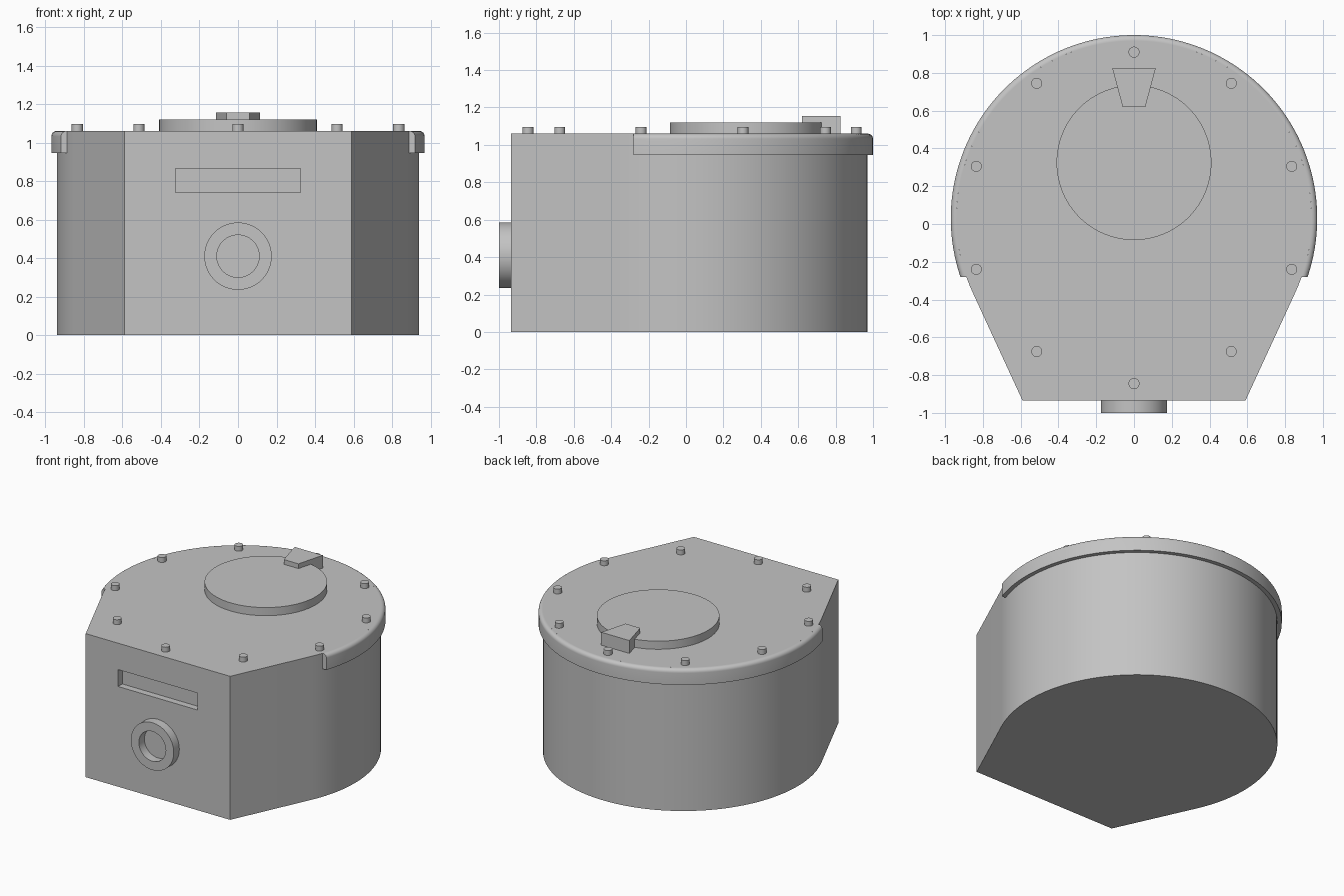
import bpy, bmesh, math
from mathutils import Matrix

cube = bpy.data.objects.get("Cube")
if cube:
    bpy.data.objects.remove(cube, do_unlink=True)

grey = bpy.data.materials.new("plain grey")
grey.use_nodes = True
colour = (0.55, 0.55, 0.55, 1)
grey.diffuse_color = colour
grey.node_tree.nodes["Principled BSDF"].inputs["Base Color"].default_value = colour

CENTRE_Y = 0.03   # centre of the round part
DECK = 1.06       # height of the top plate
BODY_R = 0.94
FRONT = -0.935


def finish(name, bm):
    bmesh.ops.recalc_face_normals(bm, faces=bm.faces[:])
    mesh = bpy.data.meshes.new(name)
    bm.to_mesh(mesh)
    bm.free()
    ob = bpy.data.objects.new(name, mesh)
    bpy.context.collection.objects.link(ob)
    mesh.materials.append(grey)
    return ob


def smooth(ob):
    bpy.ops.object.select_all(action='DESELECT')
    ob.select_set(True)
    bpy.context.view_layer.objects.active = ob
    bpy.ops.object.shade_smooth_by_angle(angle=math.radians(30))


def prism(name, outline, z0, z1):
    bm = bmesh.new()
    face = bm.faces.new([bm.verts.new((x, y, z0)) for x, y in outline])
    top = bmesh.ops.extrude_face_region(bm, geom=[face])["geom"]
    for v in top:
        if isinstance(v, bmesh.types.BMVert):
            v.co.z = z1
    return finish(name, bm)


def disc(name, x, y, r, z0, z1, n):
    bm = bmesh.new()
    bmesh.ops.create_cone(bm, cap_ends=True, segments=n, radius1=r, radius2=r,
                          depth=z1 - z0, matrix=Matrix.Translation((x, y, (z0 + z1) / 2)))
    ob = finish(name, bm)
    smooth(ob)
    return ob


def sweep(name, profile, span, n, closed):
    """Sweep a closed (radius, z) profile; span gives the angles for a radius."""
    bm = bmesh.new()
    rows = []
    for r, z in profile:
        a, b = span(r)
        steps = n if closed else n + 1
        angles = [a + (b - a) * i / n for i in range(steps)]
        rows.append([bm.verts.new((r * math.cos(t), r * math.sin(t), z)) for t in angles])
    for row, nxt in zip(rows, rows[1:] + rows[:1]):
        for i in range(n):
            j = (i + 1) % len(row)
            bm.faces.new((row[i], row[j], nxt[j], nxt[i]))
    if not closed:
        for end in (0, -1):
            bm.faces.new([row[end] for row in rows])
    return finish(name, bm)


# Body: round back with straight sides running tangentially to the flat front
corner_x, corner_y = 0.59, FRONT - CENTRE_Y
start = math.atan2(corner_y, corner_x) + math.acos(BODY_R / math.hypot(corner_x, corner_y))
outline = [(-corner_x, FRONT), (corner_x, FRONT)]
for i in range(97):
    t = start + (math.pi - 2 * start) * i / 96
    outline.append((BODY_R * math.cos(t), CENTRE_Y + BODY_R * math.sin(t)))
body = prism("body", outline, 0, DECK)

# Shallow slot recessed in the front face
cutter = prism("slot_cutter", [(-0.325, FRONT - 0.1), (0.325, FRONT - 0.1),
                               (0.325, FRONT + 0.05), (-0.325, FRONT + 0.05)], 0.74, 0.865)
cutter.hide_render = True
cutter.hide_viewport = True
cut = body.modifiers.new("slot", 'BOOLEAN')
cut.operation = 'DIFFERENCE'
cut.solver = 'EXACT'
cut.object = cutter
smooth(body)

# Rim band around the back of the deck, rounded on its upper edge, cut off flat in front
RIM_R, ROUND = 0.97, 0.028
profile = [(BODY_R, 0.945), (RIM_R, 0.945)]
for i in range(7):
    t = math.pi / 2 * i / 6
    profile.append((RIM_R - ROUND + ROUND * math.cos(t), DECK - ROUND + ROUND * math.sin(t)))
profile.append((BODY_R, DECK))


def rim_span(r):
    a = math.asin((-0.28 - CENTRE_Y) / r)
    return a, math.pi - a


rim = sweep("lid_rim", profile, rim_span, 96, False)
rim.location.y = CENTRE_Y
smooth(rim)

# Round hatch and its wedge-shaped latch
disc("hatch", 0, 0.325, 0.41, DECK, 1.12, 96)
prism("hatch_latch", [(-0.06, 0.62), (0.06, 0.62), (0.115, 0.825), (-0.115, 0.825)], DECK, 1.155)

# Bolts around the deck
for x, y in [(0, 0.91), (0.515, 0.745), (0.835, 0.305),
             (0.835, -0.24), (0.515, -0.675), (0, -0.845)]:
    for side in ((1, -1) if x else (1,)):
        disc("deck_bolt", x * side, y, 0.029, DECK, 1.096, 24)

# Ring-shaped port on the front
port = sweep("front_port", [(0.11, -0.005), (0.175, -0.005), (0.175, 0.065), (0.11, 0.065)],
             lambda r: (0, 2 * math.pi), 64, True)
port.rotation_euler.x = math.pi / 2
port.location = (0, FRONT, 0.41)
smooth(port)
